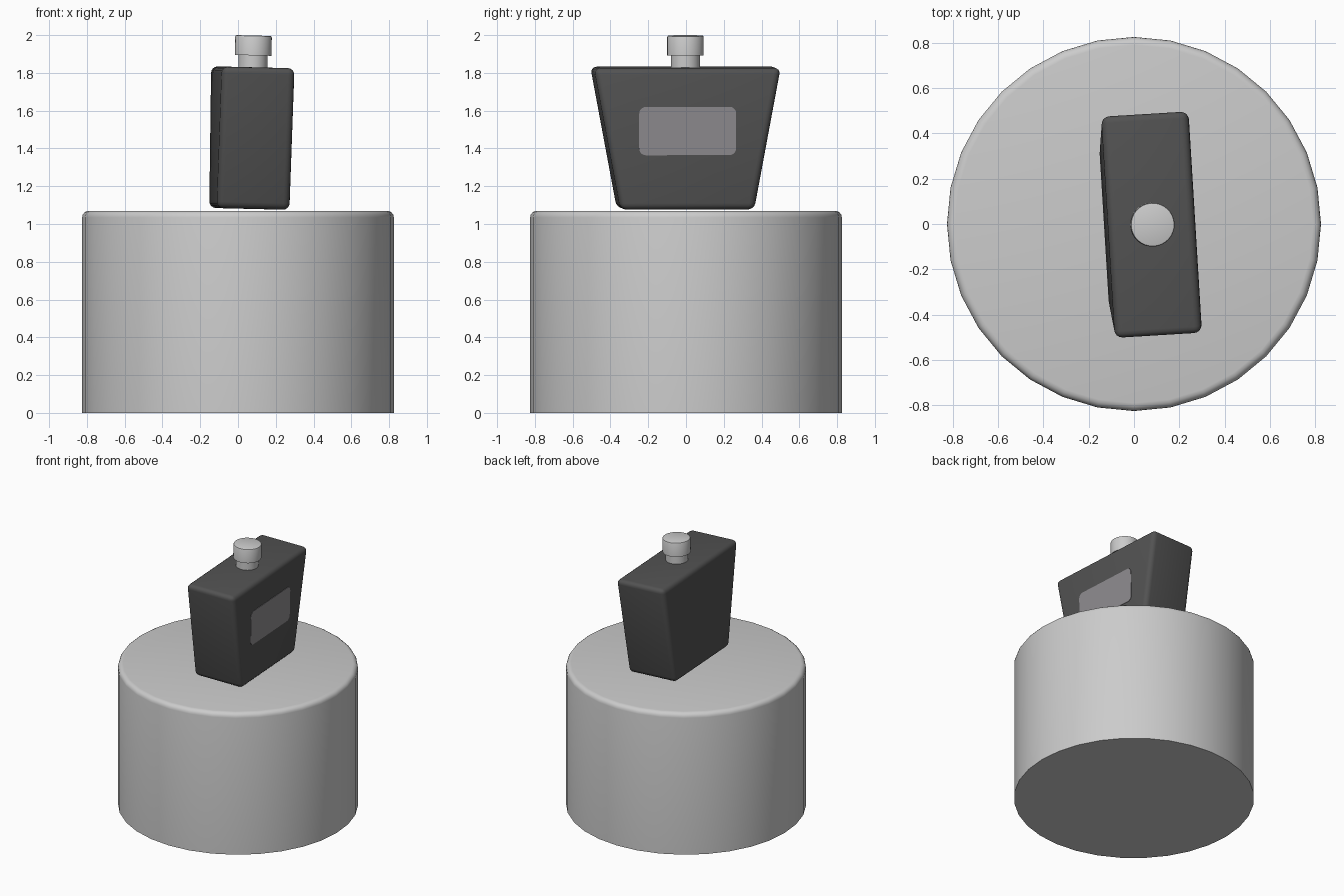
import bpy, bmesh, math
from mathutils import Matrix, Vector

if "Cube" in bpy.data.objects:
    bpy.data.objects.remove(bpy.data.objects["Cube"])


def material(name, rgb):
    m = bpy.data.materials.new(name)
    m.diffuse_color = (*rgb, 1.0)
    m.use_nodes = True
    m.node_tree.nodes["Principled BSDF"].inputs["Base Color"].default_value = m.diffuse_color
    return m


STONE = material("light grey", (0.60, 0.60, 0.60))
GLASS = material("charcoal", (0.085, 0.085, 0.085))
LABEL = material("label grey", (0.27, 0.26, 0.275))
METAL = material("cap grey", (0.60, 0.60, 0.60))

# The bottle leans and turns slightly on its pedestal
LEAN = (Matrix.Translation((0.06, -0.003, 1.08))
        @ Matrix.Rotation(math.radians(1.4), 4, 'Y')
        @ Matrix.Rotation(math.radians(3.5), 4, 'Z'))


def finish(name, bm, mat, matrix=Matrix()):
    bmesh.ops.recalc_face_normals(bm, faces=bm.faces)
    bm.transform(matrix)
    me = bpy.data.meshes.new(name)
    bm.to_mesh(me)
    bm.free()
    me.materials.append(mat)
    ob = bpy.data.objects.new(name, me)
    bpy.context.collection.objects.link(ob)
    bpy.ops.object.select_all(action='DESELECT')
    ob.select_set(True)
    bpy.context.view_layer.objects.active = ob
    bpy.ops.object.shade_smooth_by_angle(angle=math.radians(30))
    return ob


def cylinder(name, radius, z0, z1, mat, bevel=0.0, matrix=Matrix(), segments=4):
    bm = bmesh.new()
    bmesh.ops.create_cone(bm, cap_ends=True, segments=32, radius1=radius,
                          radius2=radius, depth=z1 - z0,
                          matrix=Matrix.Translation((0, 0, (z0 + z1) / 2)))
    if bevel:
        rim = [e for e in bm.edges if all(v.co.z > z1 - 1e-4 for v in e.verts)]
        bmesh.ops.bevel(bm, geom=rim, offset=bevel, segments=segments,
                        profile=0.5, affect='EDGES')
    return finish(name, bm, mat, matrix)


# Round pedestal
cylinder("pedestal", 0.825, 0, 1.07, STONE, 0.035)

# Flared flask with rounded edges
HALF_X, BOTTOM_Y, TOP_Y, HEIGHT = 0.193, 0.355, 0.495, 0.75
bm = bmesh.new()
bmesh.ops.create_cube(bm, size=2)
for v in bm.verts:
    up = v.co.z > 0
    v.co = Vector((v.co.x * HALF_X,
                   v.co.y * (TOP_Y if up else BOTTOM_Y),
                   HEIGHT if up else 0))
bmesh.ops.bevel(bm, geom=bm.edges[:], offset=0.035, segments=4,
                profile=0.5, affect='EDGES')
finish("bottle_body", bm, GLASS, LEAN)

# Neck and cap
cylinder("bottle_neck", 0.077, 0.73, 0.83, METAL, matrix=LEAN)
cylinder("bottle_cap", 0.097, 0.813, 0.918, METAL, 0.008, LEAN, 2)

# Thin rounded label plate on the +x face
bm = bmesh.new()
half_w, half_h, r, thick = 0.257, 0.128, 0.035, 0.004
ring = []
for i, (sy, sz) in enumerate(((1, 1), (-1, 1), (-1, -1), (1, -1))):
    for k in range(6):
        a = math.radians(90 * i + 18 * k)
        ring.append(bm.verts.new((HALF_X - 0.001,
                                  sy * (half_w - r) + r * math.cos(a),
                                  0.417 + sz * (half_h - r) + r * math.sin(a))))
face = bm.faces.new(ring)
out = bmesh.ops.extrude_face_region(bm, geom=[face])
for v in out["geom"]:
    if isinstance(v, bmesh.types.BMVert):
        v.co.x += thick
finish("label", bm, LABEL, LEAN)
